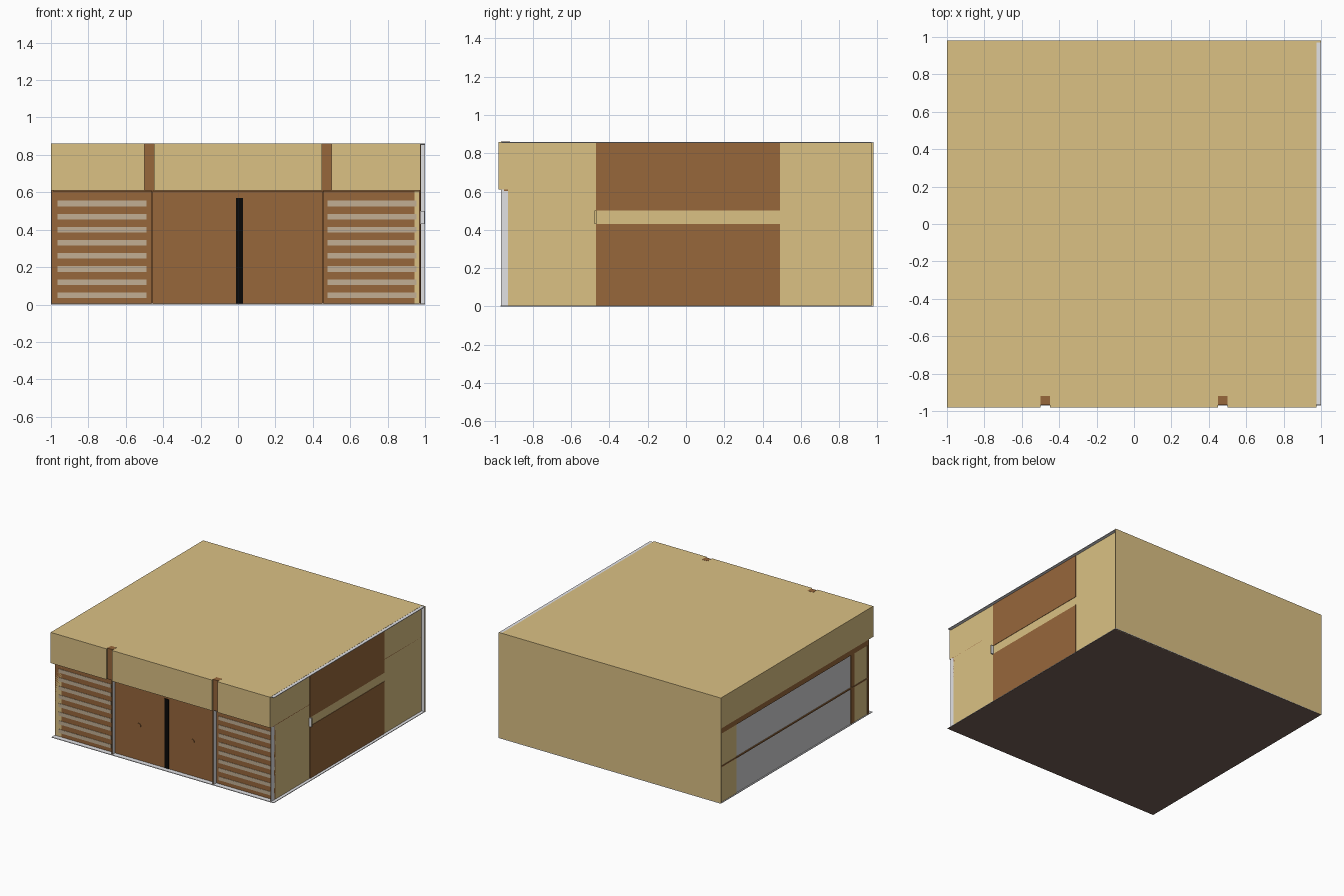
import bpy

cube = bpy.data.objects.get("Cube")
if cube:
    bpy.data.objects.remove(cube, do_unlink=True)


def material(name, red, green, blue):
    """Flat material from 0-255 display values, stored as linear."""
    def linear(value):
        c = value / 255
        return c / 12.92 if c < 0.04 else ((c + 0.055) / 1.055) ** 2.4
    colour = (linear(red), linear(green), linear(blue), 1)
    mat = bpy.data.materials.new(name)
    mat.use_nodes = True
    mat.diffuse_color = colour
    for node in mat.node_tree.nodes:
        if node.type == 'BSDF_PRINCIPLED':
            node.inputs["Base Color"].default_value = colour
            node.inputs["Roughness"].default_value = 0.8
    return mat


tan = material("tan wall", 219, 193, 132)
brown = material("brown wood", 151, 103, 59)
grey = material("light grey trim", 226, 226, 229)
glass = material("grey glass", 209, 209, 210)
slat_mat = material("pale slat", 194, 175, 148)
black = material("black gap", 9, 8, 7)
dark = material("dark underside", 118, 96, 87)


def box(name, x, y, z, mat, side_mat=None, side=None):
    """Box between (low, high) pairs; faces chosen by side(normal) get side_mat."""
    bpy.ops.mesh.primitive_cube_add(size=1)
    obj = bpy.context.object
    obj.name = name
    for v in obj.data.vertices:
        v.co = [pair[0] if c < 0 else pair[1] for c, pair in zip(v.co, (x, y, z))]
    obj.data.materials.append(mat)
    if side_mat:
        obj.data.materials.append(side_mat)
        for face in obj.data.polygons:
            if side(face.normal):
                face.material_index = 1
    return obj


TOP, EAVE, FLOOR = 0.86, 0.61, 0.005
FRONT, BACK, LEFT = -0.98, 0.98, 0.975
PANEL = -0.93      # front face of the doors and shutters
INNER = BACK - 0.01

# Floor, roof and back wall all overhang the +x wall slightly
box("floor", (-1, 1), (-0.97, BACK), (0, FLOOR), grey, dark, lambda n: n.z < -0.5)
box("roof", (-1, LEFT), (-0.965, BACK), (TOP - 0.006, TOP), tan)
box("roof_edge", (LEFT, 1), (-0.965, BACK), (TOP - 0.006, TOP - 0.001), grey)
box("back_wall", (-1, 1), (INNER, BACK), (0, TOP), tan, grey, lambda n: n.y < -0.5)

# Left wall with two wooden plates and a tan band between them
box("left_wall", (LEFT - 0.03, LEFT), (PANEL, INNER), (FLOOR, TOP - 0.006), tan)
for label, z in (("lower", (FLOOR, 0.43)), ("upper", (0.5, TOP - 0.006))):
    box("left_plate_" + label, (LEFT, LEFT + 0.003), (-0.47, 0.49), z, brown)
box("band_end_block", (LEFT, 0.998), (-0.477, -0.467), (0.43, 0.5), grey, tan, lambda n: n.x > 0.5)

# Fascia: front in three lengths with posts in the gaps, plus both ends
for i, x in enumerate(((-1, -0.5), (-0.45, 0.45), (0.5, LEFT))):
    box(f"front_fascia_{i}", x, (FRONT, -0.95), (EAVE, TOP), tan)
box("fascia_end", (LEFT - 0.03, LEFT), (-0.95, PANEL), (EAVE, TOP - 0.006), tan)
for side in (-1, 1):
    box("fascia_post", sorted((side * 0.5, side * 0.45)), (-0.967, -0.92), (EAVE, TOP + 0.001), brown)
box("right_fascia", (-1, -0.97), (-0.95, BACK), (EAVE, TOP - 0.006), tan)
box("soffit", (-0.99, LEFT), (-0.95, INNER), (EAVE - 0.006, EAVE), brown)

# Front: one wooden face, with thin upright fins at the shutter ends
box("front_panel", (-0.998, LEFT), (PANEL, PANEL + 0.02), (FLOOR, EAVE - 0.006), brown)
for x in (-0.455, 0.457, LEFT):
    box("upright_fin", (x - 0.008, x), (-0.966, PANEL + 0.005), (FLOOR, EAVE), brown,
        grey, lambda n: n.x > 0.5)
for x in ((-0.965, -0.49), (0.478, 0.955)):
    for i in range(8):
        z = 0.05 + i * 0.07
        box("shutter_slat", x, (PANEL - 0.003, PANEL), (z - 0.015, z + 0.015), slat_mat)
box("door_gap", (-0.01, 0.028), (PANEL - 0.004, PANEL), (FLOOR, 0.57), black)
for side in (-1, 1):
    bpy.ops.mesh.primitive_cylinder_add(vertices=24, radius=0.018, depth=0.01,
                                        location=(side * 0.24, PANEL, 0.287),
                                        rotation=(1.5708, 0, 0))
    knob = bpy.context.object
    knob.name = "door_knob"
    knob.data.materials.append(brown)
    bpy.ops.object.shade_smooth_by_angle()

# Right side: tan end walls, glazing, a wooden post and rails
WALL = (-0.994, -0.94)
box("right_wall_front", WALL, (PANEL, -0.745), (FLOOR, EAVE - 0.006), tan)
box("right_post", WALL, (-0.745, -0.7), (FLOOR, EAVE - 0.006), brown)
box("right_wall_back", WALL, (0.77, INNER), (FLOOR, EAVE - 0.006), tan)
box("right_glazing", (-0.99, -0.95), (-0.7, 0.77), (FLOOR, 0.58), glass)
box("right_top_rail", (-0.997, -0.94), (PANEL, INNER), (0.565, EAVE), brown)
box("right_middle_rail", (-0.998, -0.94), (PANEL, INNER), (0.291, 0.301), brown)
